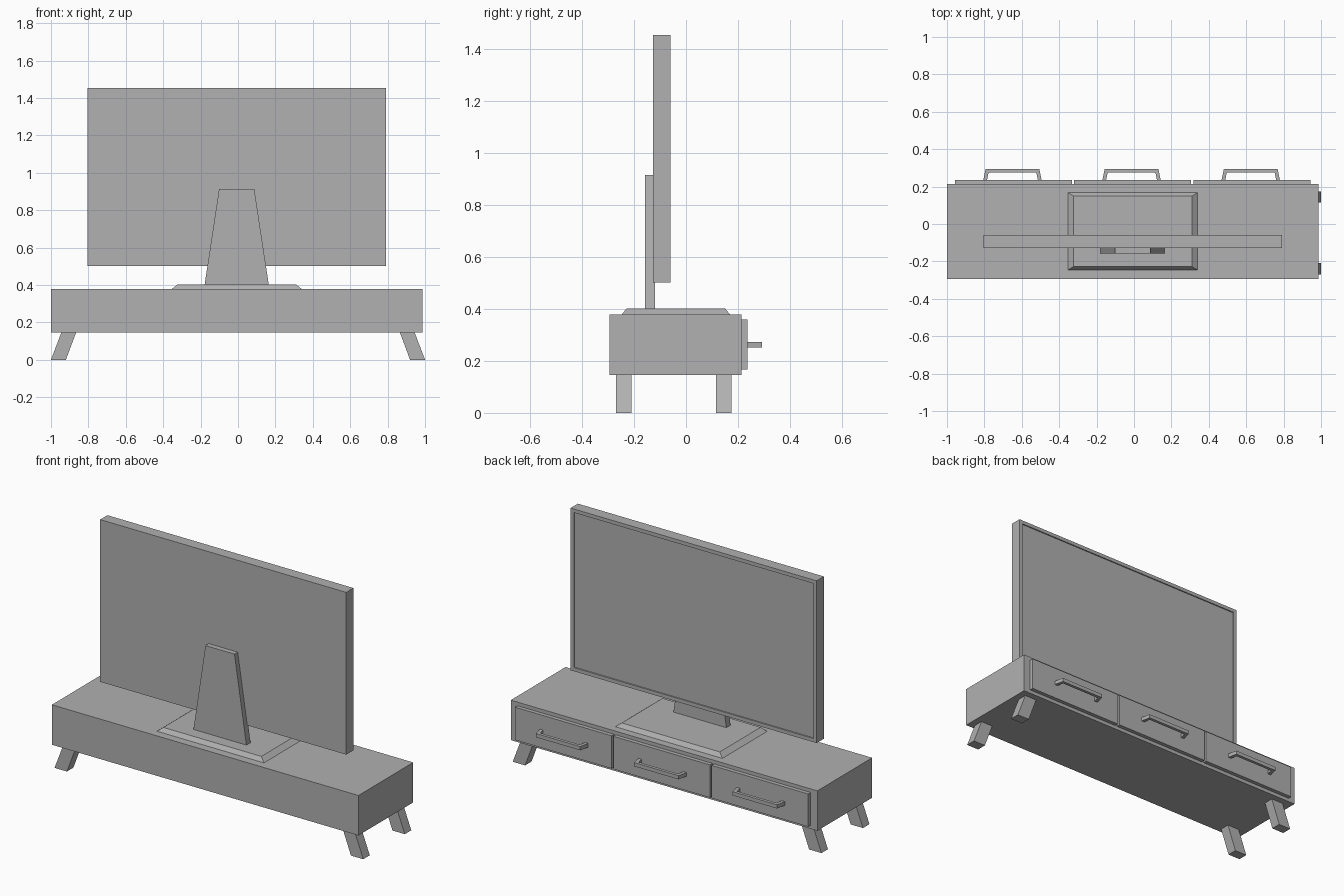
import bpy, bmesh
from mathutils import Vector

if "Cube" in bpy.data.objects:
    bpy.data.objects.remove(bpy.data.objects["Cube"])

CX = -0.007  # centre line of cabinet and television

# Dark grey finish shared by every part
finish = bpy.data.materials.new("dark_grey")
finish.diffuse_color = (0.44, 0.44, 0.44, 1)
finish.use_nodes = True
finish.node_tree.nodes["Principled BSDF"].inputs["Base Color"].default_value = finish.diffuse_color


def loft(name, rings):
    """Closed solid through rings of matching point counts, capped at both ends."""
    bm = bmesh.new()
    vs = [[bm.verts.new(p) for p in ring] for ring in rings]
    n = len(vs[0])
    for a, b in zip(vs, vs[1:]):
        for i in range(n):
            j = (i + 1) % n
            bm.faces.new((a[i], a[j], b[j], b[i]))
    bm.faces.new(vs[0][::-1])
    bm.faces.new(vs[-1])
    bmesh.ops.recalc_face_normals(bm, faces=bm.faces)
    me = bpy.data.meshes.new(name)
    bm.to_mesh(me)
    bm.free()
    me.materials.append(finish)
    ob = bpy.data.objects.new(name, me)
    bpy.context.collection.objects.link(ob)
    return ob


def rect(x0, x1, y0, y1, z):
    return [(x0, y0, z), (x1, y0, z), (x1, y1, z), (x0, y1, z)]


def box(name, x0, x1, y0, y1, z0, z1):
    return loft(name, [rect(x0, x1, y0, y1, z0), rect(x0, x1, y0, y1, z1)])


# Cabinet body
box("cabinet", -1.0, 0.986, -0.294, 0.213, 0.145, 0.379)

# Splayed legs
for side, label in ((-1, "left"), (1, "right")):
    for y, end in ((-0.239, "front"), (0.145, "back")):
        loft(f"{end}_{label}_leg", [
            rect(side * 0.92, side * 1.0, y - 0.03, y + 0.03, 0),
            rect(side * 0.865, side * 0.944, y - 0.03, y + 0.03, 0.147)])

# Drawer fronts with bent bar handles
for i in range(3):
    c = CX + (i - 1) * 0.637
    box(f"drawer_front_{i + 1}", c - 0.313, c + 0.313, 0.205, 0.236, 0.166, 0.358)
    h = c - 0.006
    path = [((-0.156, 0.234), (-0.136, 0.234)),
            ((-0.144, 0.293), (-0.128, 0.275)),
            ((0.144, 0.293), (0.128, 0.275)),
            ((0.156, 0.234), (0.136, 0.234))]
    loft(f"drawer_handle_{i + 1}", [
        [(h + o[0], o[1], 0.251), (h + n[0], n[1], 0.251),
         (h + n[0], n[1], 0.273), (h + o[0], o[1], 0.273)] for o, n in path])

# Television panel: flat bezel around a shallow recessed screen on the +y side
tv = box("television_panel", CX - 0.797, CX + 0.797, -0.127, -0.06, 0.502, 1.452)
bm = bmesh.new()
bm.from_mesh(tv.data)
face = max(bm.faces, key=lambda f: f.normal.y)
bmesh.ops.inset_region(bm, faces=[face], thickness=0.03)
bmesh.ops.inset_region(bm, faces=[face], thickness=0.001)
bmesh.ops.translate(bm, verts=face.verts, vec=Vector((0, -0.006, 0)))
bm.to_mesh(tv.data)
bm.free()

# Chamfered stand base
loft("stand_base", [rect(-0.356, 0.343, -0.248, 0.17, 0.377),
                    rect(-0.324, 0.311, -0.228, 0.15, 0.402)])

# Tapered stand neck
loft("stand_neck", [rect(-0.179, 0.165, -0.157, -0.119, 0.398),
                    rect(-0.101, 0.087, -0.157, -0.119, 0.914)])
